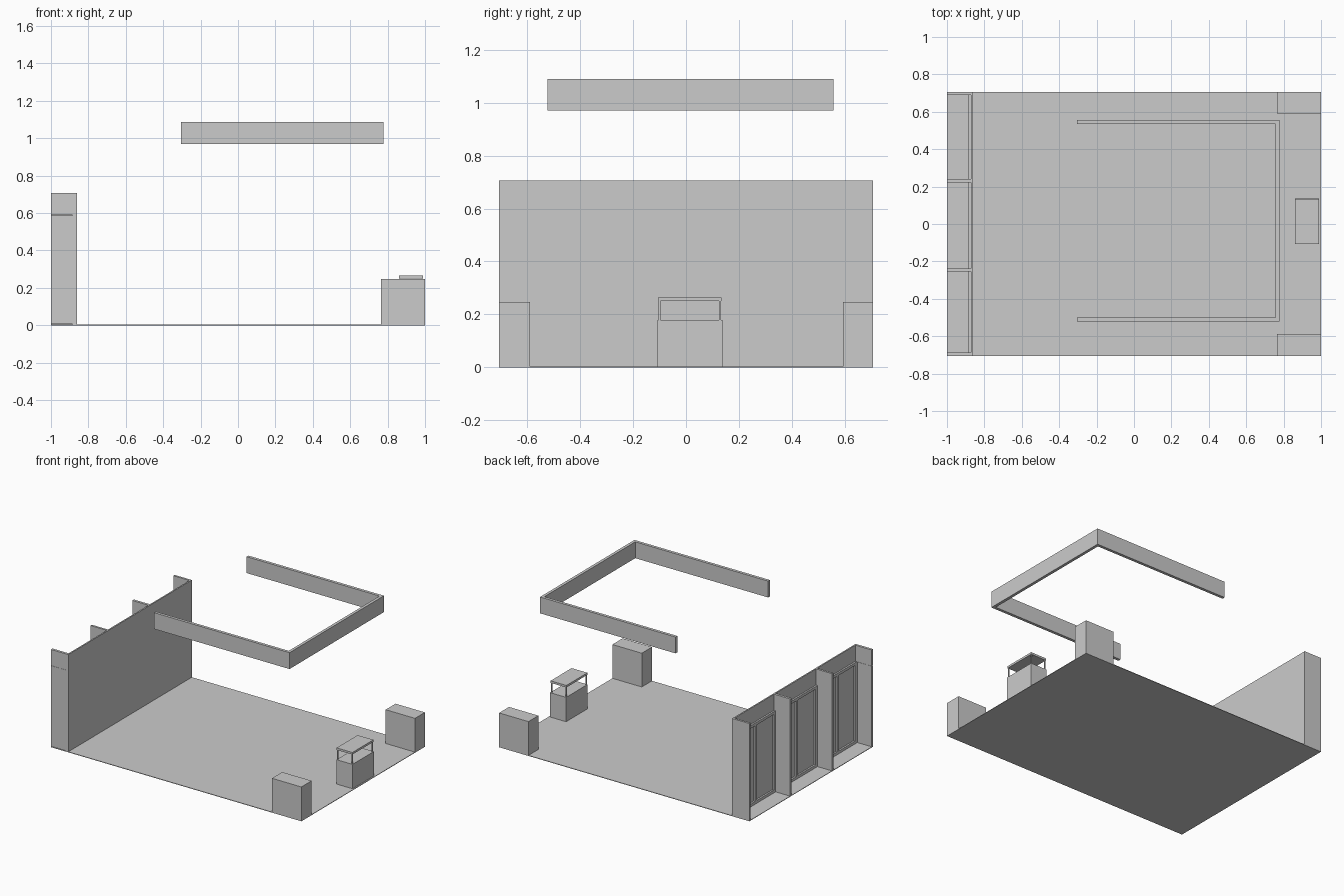
import bpy, bmesh

if "Cube" in bpy.data.objects:
    bpy.data.objects.remove(bpy.data.objects["Cube"])


def boxes(name, spans):
    """One object made of axis-aligned boxes: (x0, x1, y0, y1, z0, z1)."""
    bm = bmesh.new()
    for x0, x1, y0, y1, z0, z1 in spans:
        verts = bmesh.ops.create_cube(bm, size=1)["verts"]
        for v in verts:
            v.co.x = x1 if v.co.x > 0 else x0
            v.co.y = y1 if v.co.y > 0 else y0
            v.co.z = z1 if v.co.z > 0 else z0
    mesh = bpy.data.meshes.new(name)
    bm.to_mesh(mesh)
    bm.free()
    obj = bpy.data.objects.new(name, mesh)
    bpy.context.collection.objects.link(obj)
    return obj


F = 0.004      # floor thickness
H = 0.706      # wall height
HY = 0.705     # half depth of the booth
DOOR = 0.59    # storage door height

# Floor and main wall
boxes("floor", [(-1, 1, -HY, HY, 0, F)])
boxes("back_wall", [(-0.872, -0.862, -HY, HY, F, H)])

# Fins behind the wall
boxes("end_fin", [(-1, -0.872, 0.69, HY, F, H)])
boxes("middle_fin_a", [(-1, -0.872, 0.222, 0.24, F, H)])
boxes("middle_fin_b", [(-1, -0.872, -0.253, -0.238, F, H)])
boxes("door_fin", [(-1, -0.872, -HY, -0.687, DOOR, H),
                   (-0.885, -0.872, -HY, -0.687, F, DOOR)])
boxes("door_panel", [(-1, -0.886, -0.703, -0.689, F + 0.002, DOOR - 0.002)])

# Support frames in the three bays behind the wall
FX0, FX1, TOP, T = -0.884, -0.872, 0.59, 0.02
for i, (y0, y1) in enumerate([(-0.687, -0.253), (-0.238, 0.222), (0.24, 0.69)]):
    mid = (y0 + y1) / 2
    posts = [(FX0, FX1, y, y + T, F, TOP) for y in (y0, mid - T / 2, y1 - T)]
    rails = [(FX0, FX1, a, b, z, z + T)
             for a, b in ((y0 + T, mid - T / 2), (mid + T / 2, y1 - T))
             for z in (F, TOP - T)]
    boxes(f"bay_frame_{i + 1}", posts + rails)

# Hanging U-shaped banner, swept from its plan outline
outer = [(-0.305, -0.522), (0.777, -0.522), (0.777, 0.556), (-0.305, 0.556)]
inner = [(-0.305, 0.535), (0.756, 0.535), (0.756, -0.501), (-0.305, -0.501)]
bm = bmesh.new()
face = bm.faces.new([bm.verts.new((x, y, 0.97)) for x, y in outer + inner])
ext = bmesh.ops.extrude_face_region(bm, geom=[face])["geom"]
bmesh.ops.translate(bm, vec=(0, 0, 0.118),
                    verts=[g for g in ext if isinstance(g, bmesh.types.BMVert)])
bmesh.ops.recalc_face_normals(bm, faces=bm.faces)
mesh = bpy.data.meshes.new("hanging_banner")
bm.to_mesh(mesh)
bm.free()
bpy.context.collection.objects.link(bpy.data.objects.new("hanging_banner", mesh))

# Corner plinths
boxes("plinth_front", [(0.765, 1, -HY, -0.588, F, 0.248)])
boxes("plinth_back", [(0.765, 1, 0.592, HY, F, 0.248)])

# Display counter: base, corner posts and top
boxes("counter_base", [(0.862, 0.99, -0.107, 0.137, F, 0.18)])
P = 0.008
boxes("counter_posts", [(x, x + P, y, y + P, 0.18, 0.25)
                        for x in (0.864, 0.978) for y in (-0.104, 0.124)])
boxes("counter_top", [(0.862, 0.988, -0.106, 0.134, 0.25, 0.265)])
